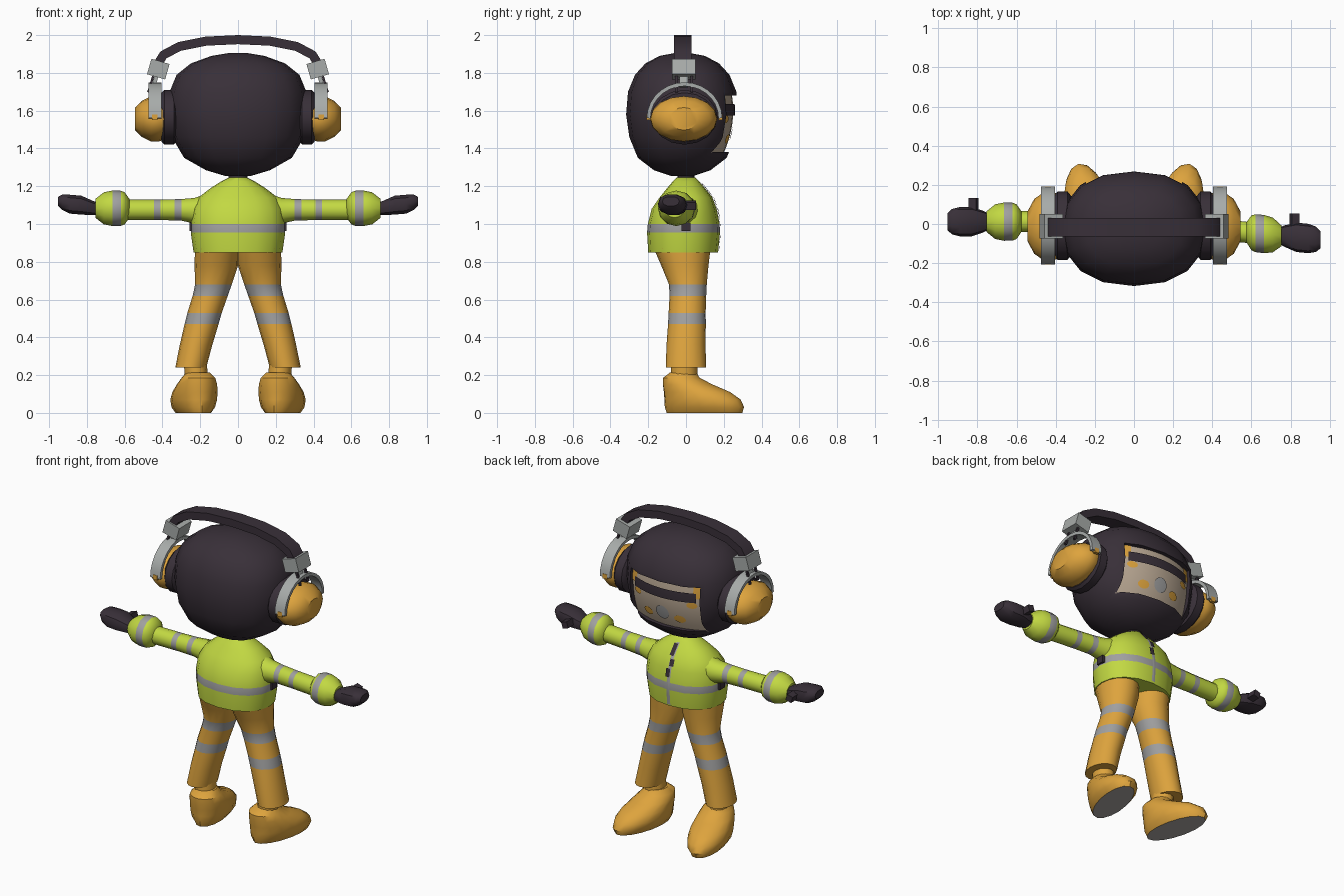
import bpy, bmesh
from math import sin, cos, pi
from mathutils import Vector

if "Cube" in bpy.data.objects:
    bpy.data.objects.remove(bpy.data.objects["Cube"])


def material(name, *rgb):
    m = bpy.data.materials.new(name)
    m.use_nodes = True
    m.diffuse_color = (*rgb, 1)
    m.node_tree.nodes["Principled BSDF"].inputs["Base Color"].default_value = (*rgb, 1)
    return m


DARK = material("charcoal", .04, .029, .04)
LIME = material("safety lime", .54, .69, .055)
ORANGE = material("work orange", .73, .37, .047)
GREY = material("reflective grey", .35, .35, .35)
SILVER = material("clip silver", .39, .41, .40)
SKIN = material("skin beige", .50, .40, .30)
SOLE = material("sole grey", .42, .40, .38)
parts = []


def finish(name, bm, mats):
    me = bpy.data.meshes.new(name)
    bm.to_mesh(me)
    bm.free()
    for m in mats:
        me.materials.append(m)
    ob = bpy.data.objects.new(name, me)
    bpy.context.collection.objects.link(ob)
    parts.append(ob)
    return ob


def skin(name, rings, mats, stripes=(), sole=0):
    """Closed skin through rings of points; striped bands take the second material."""
    bm = bmesh.new()
    rows = [[bm.verts.new(p) for p in ring] for ring in rings]
    n = len(rows[0])
    for i, (a, b) in enumerate(zip(rows, rows[1:])):
        for j in range(n):
            k = (j + 1) % n
            f = bm.faces.new((a[j], a[k], b[k], b[j]))
            f.material_index = 1 if i in stripes else 0
    bm.faces.new(rows[0]).material_index = sole
    bm.faces.new(rows[-1])
    bmesh.ops.recalc_face_normals(bm, faces=bm.faces)
    return finish(name, bm, mats)


def loft(name, data, mats, axis="z", n=16, p=2.0, **kw):
    """Superellipse sections (position, centre a, centre b, radius a, radius b)."""
    rings = []
    for t, ca, cb, ra, rb in data:
        ring = []
        for k in range(n):
            c, s = cos(2 * pi * k / n), sin(2 * pi * k / n)
            c = abs(c) ** (2 / p) * (1 if c > 0 else -1)
            s = abs(s) ** (2 / p) * (1 if s > 0 else -1)
            a, b = ca + ra * c, cb + rb * s
            ring.append((a, b, t) if axis == "z" else (t, a, b))
        rings.append(ring)
    return skin(name, rings, mats, **kw)


def strap(name, path, half_w, half_t, place, mat):
    """Flat strap along a planar path; place(u, v, w) puts it in space."""
    pts = [Vector(q) for q in path]
    rings = []
    for i, q in enumerate(pts):
        d = (pts[min(i + 1, len(pts) - 1)] - pts[max(i - 1, 0)]).normalized()
        o = Vector((-d.y, d.x)) * half_t
        rings.append([place(*(q + o), half_w), place(*(q + o), -half_w),
                      place(*(q - o), -half_w), place(*(q - o), half_w)])
    return skin(name, rings, [mat])


def plate(name, surf, cx, cz, w, h, off, mat, disc=False, n=8):
    """Thin patch laid over a surface y = surf(x, z)."""
    bm = bmesh.new()
    g = []
    for i in range(n + 1):
        for j in range(n + 1):
            u, v = 2 * j / n - 1, 2 * i / n - 1
            if disc:
                u, v = u * (1 - v * v / 2) ** .5, v * (1 - u * u / 2) ** .5
            x, z = cx + u * w, cz + v * h
            g.append(bm.verts.new((x, surf(x, z) + off, z)))
    m = n + 1
    for i in range(n):
        for j in range(n):
            a = i * m + j
            bm.faces.new((g[a], g[a + m], g[a + m + 1], g[a + 1]))
    return finish(name, bm, [mat])


def box(name, loc, size, mat, tilt=0):
    bpy.ops.mesh.primitive_cube_add(size=1, location=loc, rotation=(0, tilt, 0))
    ob = bpy.context.object
    ob.name, ob.scale = name, size
    ob.data.materials.append(mat)
    parts.append(ob)
    return ob


# Helmet with a window cut in its +y side
head = [(1.255, .07, .06), (1.285, .17, .15), (1.35, .285, .235), (1.46, .35, .28),
        (1.58, .37, .297), (1.70, .362, .287), (1.79, .325, .25), (1.85, .25, .195),
        (1.89, .14, .12), (1.905, .05, .04)]
helmet = loft("helmet", [(z, 0, -.02, a, b) for z, a, b in head], [DARK], p=2.3)
cutter = box("window_cutter", (0, .29, 1.53), (.49, .42, .3), DARK)
cutter.hide_render = True
mod = helmet.modifiers.new("window", "BOOLEAN")
mod.object, mod.operation = cutter, "DIFFERENCE"
bpy.context.view_layer.objects.active = helmet
bpy.ops.object.modifier_apply(modifier="window")
parts.remove(cutter)
bpy.data.objects.remove(cutter)


# Face in the window
def face(x, z):
    return .25 - 1.1 * x * x - (z - 1.6) ** 2


plate("face", face, 0, 1.53, .25, .155, 0, SKIN)
plate("sunglasses", face, 0, 1.605, .215, .03, .009, DARK)
plate("mouth_disc", face, 0, 1.475, .045, .045, .006, GREY, disc=True)
for s, side in ((1, "left"), (-1, "right")):
    plate(side + "_hair_patch", face, s * .222, 1.64, .024, .04, .005, ORANGE)
    plate(side + "_cheek_patch", face, s * .11, 1.45, .035, .025, .005, ORANGE, disc=True)
    plate(side + "_temple_patch", face, s * .19, 1.555, .03, .02, .005, ORANGE, disc=True)

# Headphones
half = [(.425, 1.845), (.395, 1.895), (.31, 1.94), (.17, 1.968)]
arch = [(-x, z) for x, z in half] + [(0, 1.976)] + [(x, z) for x, z in reversed(half)]
strap("headband", arch, .047, .024, lambda u, v, w: (u, w - .017, v), DARK)
for s, side in ((1, "left"), (-1, "right")):
    box(side + "_band_clip", (s * .422, -.012, 1.82), (.1, .125, .085), SILVER, -s * .28)
    box(side + "_clip_stem", (s * .438, -.012, 1.76), (.02, .045, .07), SILVER, -s * .28)
    for y in (-.05, .03):
        box(side + "_wire", (s * .462, y, 1.74), (.012, .014, .09), DARK, -s * .3)
    curve = [(.19 * cos(pi * k / 14) - .008, 1.56 + .18 * sin(pi * k / 14)) for k in range(15)]
    strap(side + "_yoke", curve, .035, .01, lambda u, v, w: (s * .44 + w, u, v), SILVER)
    for y in (-.198, .182):
        box(side + "_yoke_bolt", (s * .44, y, 1.565), (.03, .02, .03), ORANGE)
    loft(side + "_ear_pad", [(s * x, -.008, 1.565, a, b) for x, a, b in
         ((.32, .15, .12), (.34, .175, .145), (.39, .175, .145), (.405, .16, .13))],
         [DARK], "x")
    loft(side + "_ear_cup", [(s * x, -.012, 1.557, a, b) for x, a, b in
         ((.39, .165, .11), (.42, .178, .12), (.46, .175, .12), (.51, .14, .095),
          (.545, .075, .06))], [ORANGE], "x")

# Neck and jacket body
loft("neck", [(1.2, 0, 0, .05, .045), (1.28, 0, 0, .05, .045)], [DARK])
torso = [(.85, 0, -.015, .235, .185), (.955, 0, -.013, .25, .193), (1.0, 0, -.012, .25, .19),
         (1.08, 0, -.01, .24, .172), (1.14, 0, 0, .21, .14), (1.19, 0, 0, .145, .1),
         (1.225, 0, 0, .09, .07), (1.245, 0, 0, .05, .05)]
loft("jacket", torso, [LIME, GREY], p=2.2, stripes=(1,))


def chest(x, z):
    for a, b in zip(torso, torso[1:]):
        if z <= b[0]:
            f = (z - a[0]) / (b[0] - a[0])
            return (a[2] + a[4]) * (1 - f) + (b[2] + b[4]) * f - abs(x) * .1
    return .05


plate("jacket_seam", chest, 0, 1.04, .011, .18, .004, GREY, n=16)
for k, (z, h) in enumerate(((1.06, .025), (1.12, .02), (1.185, .03))):
    plate("zip_flap", chest, .008 * (-1) ** k, z, .014, h, .008, DARK)

for s, side in ((1, "left"), (-1, "right")):
    box(side + "_side_buckle", (s * .238, 0, .985), (.04, .05, .045), DARK)

    # Arm, cuff and glove; the left arm swings slightly towards -y
    def sway(x):
        return -.06 * (x - .2) / .6 - .005 if s > 0 else .012

    sleeve = [(.15, 1.08, .085), (.23, 1.07, .068), (.30, 1.075, .057), (.335, 1.075, .056),
              (.41, 1.075, .054), (.445, 1.075, .054), (.60, 1.075, .054)]
    loft(side + "_sleeve", [(s * x, sway(x), z, r, r) for x, z, r in sleeve],
         [LIME, GREY], "x", 12, stripes=(2, 4))
    cuff = [(.575, .05), (.60, .085), (.62, .093), (.665, .094), (.71, .085), (.755, .05)]
    loft(side + "_cuff", [(s * x, sway(x), 1.083, r * 1.04, r) for x, r in cuff],
         [LIME, GREY], "x", 12, stripes=(2,))
    glove = [(.73, 1.08, .035, .03), (.77, 1.085, .055, .04), (.83, 1.1, .075, .052),
             (.89, 1.105, .075, .052), (.93, 1.115, .065, .042), (.952, 1.12, .045, .025)]
    loft(side + "_glove", [(s * x, sway(x), z, a, b) for x, z, a, b in glove],
         [DARK], "x", 10, p=2.5)
    box(side + "_thumb", (s * .82, sway(.82) + .08, 1.1), (.04, .08, .04), DARK, s * .3)

    # Trouser leg
    leg = [(.24, .25, 0, .082, .107), (.36, .222, 0, .086, .103), (.47, .193, .005, .09, .1),
           (.53, .177, .006, .091, .098), (.62, .147, .01, .093, .097),
           (.68, .13, .01, .097, .1), (.78, .115, -.006, .115, .125), (.87, .113, -.02, .115, .15)]
    loft(side + "_trouser_leg", [(z, s * x, y, a, b) for z, x, y, a, b in leg],
         [ORANGE, GREY], stripes=(2, 4))

    # Ankle and boot, toes turned outwards
    loft(side + "_ankle", [(.15, s * .218, -.01, .062, .07), (.3, s * .228, -.01, .06, .07)],
         [ORANGE], n=12)
    boot = [(0, .1, .085, .205), (.03, .1, .108, .215), (.07, .09, .118, .207),
            (.11, .06, .116, .18), (.15, .01, .106, .135), (.185, -.025, .09, .1),
            (.215, -.015, .062, .07)]
    ob = loft(side + "_boot", [(z, 0, y, a, b) for z, y, a, b in boot],
              [ORANGE, SOLE], sole=1)
    ob.location = (s * .215, 0, 0)
    ob.rotation_euler.z = -s * .22

# Smooth shading with sharp edges kept
bpy.ops.object.select_all(action="DESELECT")
for ob in parts:
    ob.select_set(True)
bpy.context.view_layer.objects.active = helmet
bpy.ops.object.shade_smooth_by_angle(angle=.7)
